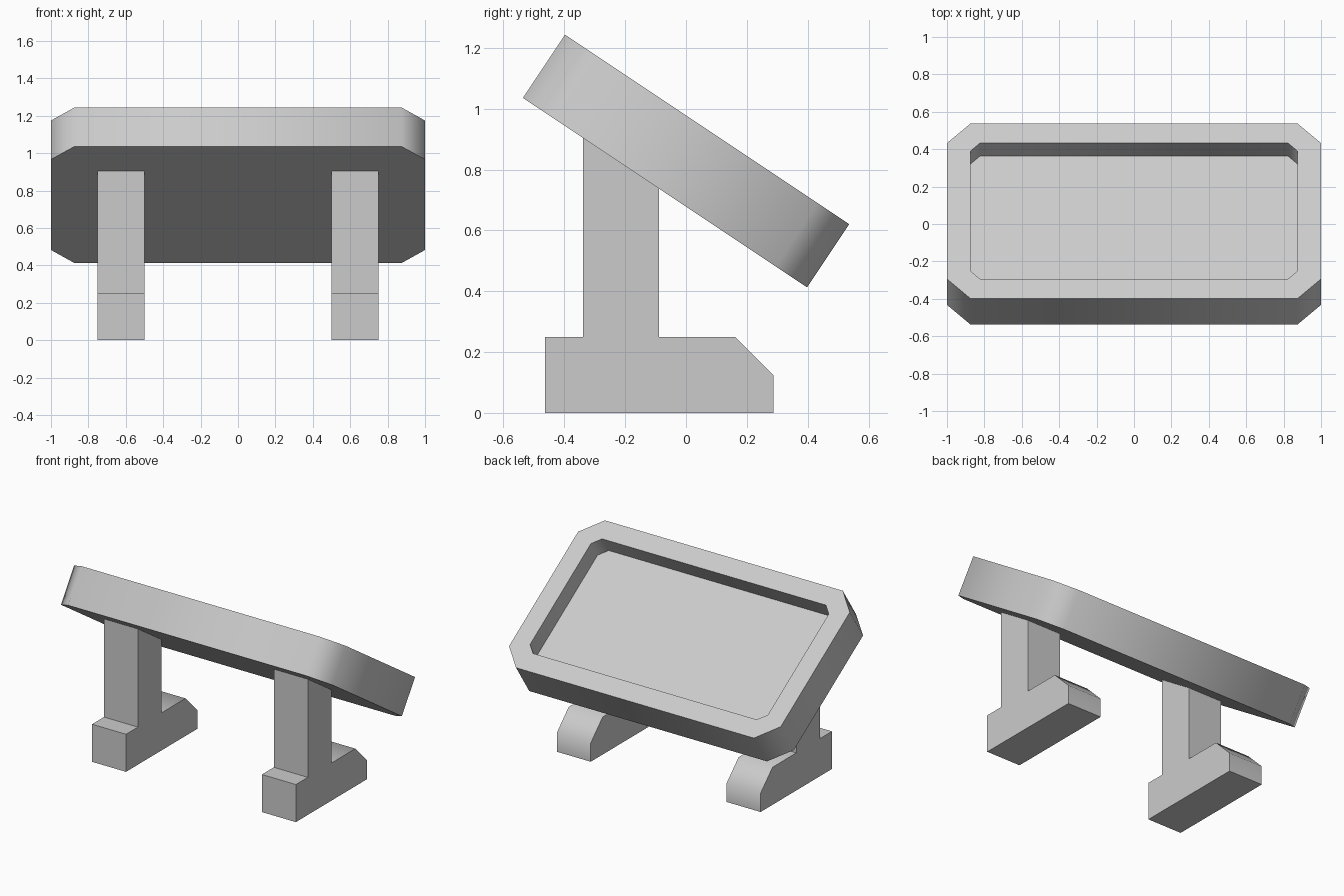
import bpy, bmesh, math
from mathutils import Vector

if "Cube" in bpy.data.objects:
    bpy.data.objects.remove(bpy.data.objects["Cube"])

SLOPE = math.atan2(2, 3)      # tilt of the tray
TRAY_Z = 0.828                # centre height of the tray
T = 0.125                     # rim width, recess depth, corner cut


def finish(bm, name):
    bmesh.ops.recalc_face_normals(bm, faces=bm.faces)
    mesh = bpy.data.meshes.new(name)
    bm.to_mesh(mesh)
    bm.free()
    mesh.shade_smooth()
    mesh.set_sharp_from_angle(angle=math.radians(50))
    obj = bpy.data.objects.new(name, mesh)
    bpy.context.collection.objects.link(obj)
    return obj


def prism(points, offset):
    """Extrude a closed outline; returns the bmesh and its far cap."""
    bm = bmesh.new()
    base = bm.faces.new([bm.verts.new(p) for p in points])
    ret = bmesh.ops.extrude_face_region(bm, geom=[base], use_keep_orig=True)
    verts = [g for g in ret["geom"] if isinstance(g, bmesh.types.BMVert)]
    cap = [g for g in ret["geom"] if isinstance(g, bmesh.types.BMFace)][0]
    bmesh.ops.translate(bm, verts=verts, vec=Vector(offset))
    bmesh.ops.recalc_face_normals(bm, faces=bm.faces)
    return bm, cap


# Tray: cut-corner slab with a recessed top, tilted down towards the back
hx, hy = 1.0, 0.5615
outline = []
for sx, sy, flip in ((1, -1, 0), (1, 1, 1), (-1, 1, 0), (-1, -1, 1)):
    pair = [(sx * (hx - T), sy * hy, -T), (sx * hx, sy * (hy - T), -T)]
    outline += pair[::-1] if flip else pair
bm, cap = prism(outline, (0, 0, 2 * T))
bmesh.ops.inset_region(bm, faces=[cap], thickness=T, use_even_offset=True)
floor = bmesh.ops.extrude_discrete_faces(bm, faces=[cap])["faces"][0]
bmesh.ops.translate(bm, verts=floor.verts, vec=(0, 0, -T))
tray = finish(bm, "tray")
tray.location.z = TRAY_Z
tray.rotation_euler.x = -SLOPE


# Legs: foot and post share one side profile, post top meets the tray underside
def underside(y):
    return TRAY_Z - T / math.cos(SLOPE) - y * math.tan(SLOPE)


back, front = -0.088, -0.338
profile = [(-0.463, 0), (0.287, 0), (0.287, 0.125), (0.162, 0.25), (back, 0.25),
           (back, underside(back)), (front, underside(front)),
           (front, 0.25), (-0.463, 0.25)]
for side, x in (("left", -0.75), ("right", 0.5)):
    bm, _ = prism([(x, y, z) for y, z in profile], (0.25, 0, 0))
    finish(bm, side + "_leg")
